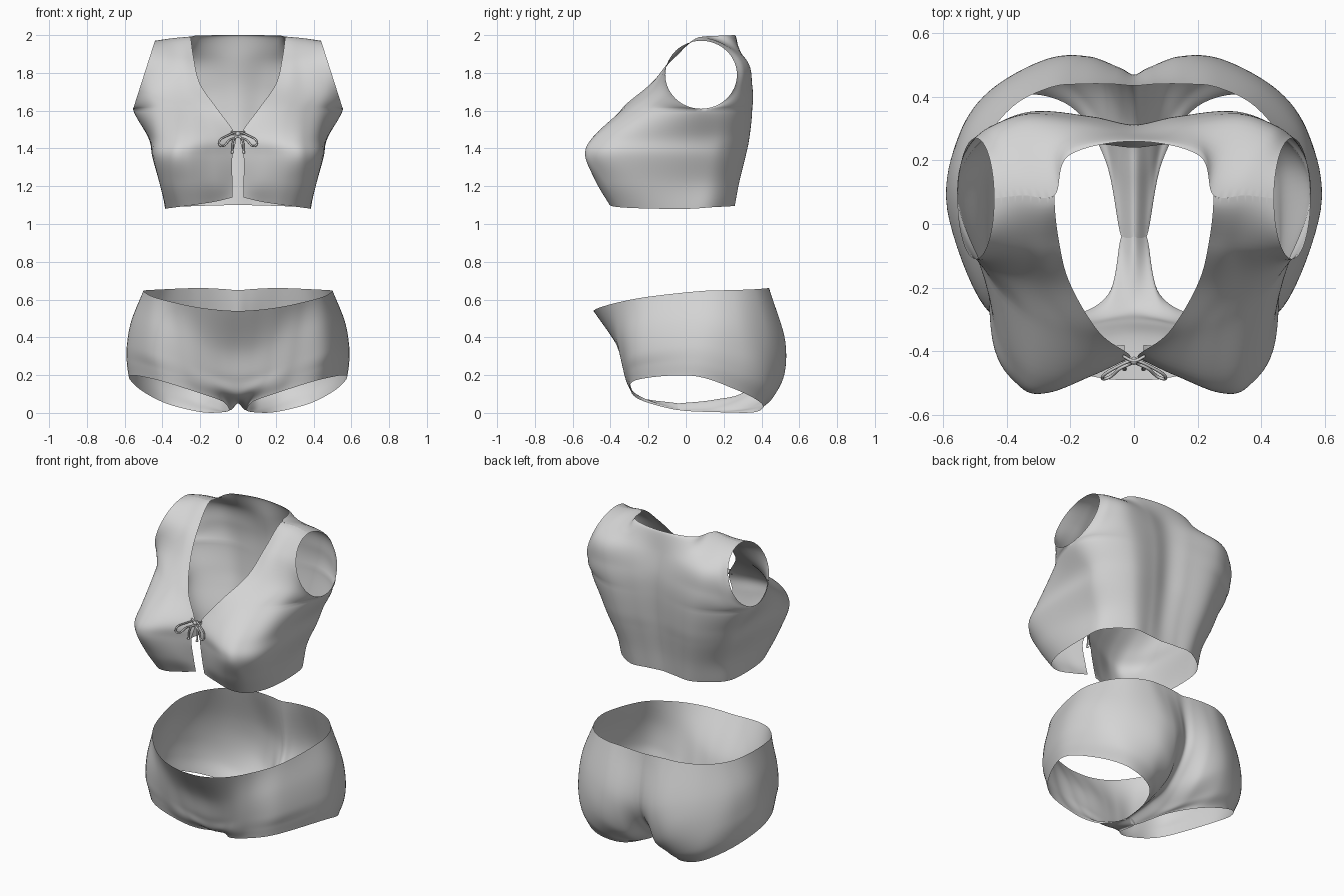
import bpy, bmesh, math
from mathutils import Vector

if "Cube" in bpy.data.objects:
    bpy.data.objects.remove(bpy.data.objects["Cube"], do_unlink=True)

STEP = 8  # samples per control span


def make_material(name, rgb):
    mat = bpy.data.materials.new(name)
    mat.use_nodes = True
    mat.diffuse_color = (*rgb, 1)
    mat.node_tree.nodes["Principled BSDF"].inputs["Base Color"].default_value = (*rgb, 1)
    return mat


fabric = make_material("grey fabric", (0.66, 0.66, 0.66))


# Smooth patches through a small net of control points
def spline(a, b, c, d, t):
    return 0.5 * (2 * b + (c - a) * t + (2 * a - 5 * b + 4 * c - d) * t ** 2
                  + (3 * b - a - 3 * c + d) * t ** 3)


def mirrored(p):
    return Vector((-p.x, p.y, p.z))


def beyond(p, q):
    return 2 * p - q


def rolled(p, q):
    return Vector((q.x, 2 * p.y - q.y, q.z))


def pad_rows(rows, top):
    first = [beyond(p, q) for p, q in zip(rows[0], rows[1])]
    last = [top(p, q) for p, q in zip(rows[-1], rows[-2])]
    return [first] + rows + [last]


def surface(net, u, v):
    i = min(int(u), len(net[0]) - 4)
    j = min(int(v), len(net) - 4)
    return spline(*[spline(*row[i:i + 4], u - i) for row in net[j:j + 4]], v - j)


def add_grid(bm, point, spans_u, spans_v):
    grid = [[bm.verts.new(point(i / STEP, j / STEP)) for i in range(spans_u * STEP + 1)]
            for j in range(spans_v * STEP + 1)]
    for low, high in zip(grid, grid[1:]):
        for i in range(len(low) - 1):
            bm.faces.new((low[i], low[i + 1], high[i + 1], high[i]))


def finish(bm, name):
    bmesh.ops.remove_doubles(bm, verts=bm.verts, dist=0.0005)
    mesh = bpy.data.meshes.new(name)
    bm.to_mesh(mesh)
    bm.free()
    mesh.materials.append(fabric)
    mesh.polygons.foreach_set("use_smooth", [True] * len(mesh.polygons))
    obj = bpy.data.objects.new(name, mesh)
    bpy.context.collection.objects.link(obj)
    mirror = obj.modifiers.new("mirror", "MIRROR")
    mirror.merge_threshold = 0.001


# Vest: rows from hem to shoulder; edge height, side height, then plan points
VEST_FRONT = [
    (1.14, 1.08, (.03, -.38), (.12, -.39), (.23, -.405), (.32, -.36), (.375, -.22), (.385, 0)),
    (1.22, 1.22, (.03, -.40), (.13, -.445), (.26, -.475), (.36, -.43), (.415, -.28), (.40, .02)),
    (1.36, 1.36, (.03, -.425), (.14, -.475), (.27, -.53), (.36, -.51), (.445, -.36), (.45, .04)),
    (1.47, 1.46, (.015, -.41), (.13, -.46), (.25, -.49), (.35, -.46), (.44, -.31), (.475, .06)),
    (1.61, 1.61, (.11, -.34), (.19, -.335), (.27, -.32), (.36, -.27), (.46, -.16), (.555, .08)),
    (1.74, 1.70, (.20, -.19), (.27, -.195), (.34, -.18), (.41, -.16), (.47, -.13), (.526, -.085)),
    (1.88, 1.88, (.235, -.06), (.28, -.07), (.33, -.07), (.38, -.075), (.425, -.08), (.469, -.085)),
    (1.995, 1.97, (.25, .09), (.30, .09), (.35, .09), (.38, .09), (.41, .085), (.44, .08)),
]
VEST_BACK = [
    (1.10, 1.08, (.385, 0), (.36, .14), (.22, .25), (.10, .25), (0, .24)),
    (1.22, 1.22, (.40, .02), (.37, .17), (.24, .275), (.10, .27), (0, .255)),
    (1.36, 1.36, (.45, .04), (.42, .20), (.27, .31), (.11, .30), (0, .28)),
    (1.46, 1.46, (.475, .06), (.45, .22), (.29, .33), (.12, .32), (0, .295)),
    (1.61, 1.61, (.555, .08), (.50, .24), (.32, .345), (.13, .335), (0, .31)),
    (1.74, 1.70, (.526, .245), (.46, .30), (.33, .35), (.14, .335), (0, .31)),
    (1.88, 1.88, (.469, .245), (.42, .285), (.32, .31), (.16, .305), (0, .285)),
    (2.0, 1.97, (.44, .08), (.35, .09), (.25, .09), (.205, .215), (0, .26)),
]


def vest_row(row, is_back):
    z_edge, z_side, *plan = row
    points = []
    for k, (x, y) in enumerate(plan):
        u = k / (len(plan) - 1)
        w = 1 - (1 - u) ** 2 if is_back else (1 - u) ** 2
        points.append(Vector((x, y, z_side + (z_edge - z_side) * w)))
    return points


front_net, back_net = [], []
for k, (f, b) in enumerate(zip(VEST_FRONT, VEST_BACK)):
    f, b = vest_row(f, False), vest_row(b, True)
    joined = k < 5  # front and back run together below the armhole
    front_net.append([beyond(f[0], f[1])] + f + [b[1] if joined else beyond(f[-1], f[-2])])
    back_net.append([f[-2] if joined else beyond(b[0], b[1])] + b + [mirrored(b[-2])])
front_net = pad_rows(front_net, rolled)
back_net = pad_rows(back_net, rolled)


# Side seam, opening into an oval armhole on a slanted plane
def side_line(v, direction):
    if v <= 4:
        return (surface(front_net, 5, v) + surface(back_net, 0, v)) / 2
    phi = (v - 4) / 3 * math.pi
    rise = 0.18 * (1 - math.cos(phi))
    return Vector((0.555 - 0.32 * rise, 0.08 + direction * 0.19 * math.sin(phi), 1.61 + rise))


def vest_back_point(u, v):
    fix = side_line(v, 1) - surface(back_net, 0, v)
    return surface(back_net, u, v) + fix * (1 - u / 4) ** 3


def vest_front_side_fixed(u, v):
    fix = side_line(v, -1) - surface(front_net, 5, v)
    return surface(front_net, u, v) + fix * (u / 5) ** 3


# The front's top edge follows the shoulder line of the back
def vest_front_point(u, v):
    seam = vest_back_point(2 - u * 2 / 5, 7) - vest_front_side_fixed(u, 7)
    return vest_front_side_fixed(u, v) + seam * max(0, v - 6) ** 2


bm = bmesh.new()
add_grid(bm, vest_front_point, 5, 7)
add_grid(bm, vest_back_point, 4, 7)
finish(bm, "vest")

# Briefs: rows from leg opening to waist, centre front to side, then to centre back
BRIEFS_FRONT = [
    [(0, -.04, .05), (.04, -.04, .015), (.08, -.22, .06), (.22, -.29, .11), (.43, -.26, .175)],
    [(0, -.25, .085), (.05, -.26, .095), (.12, -.295, .13), (.26, -.315, .18), (.45, -.26, .24)],
    [(0, -.305, .18), (.07, -.31, .19), (.16, -.325, .22), (.29, -.335, .27), (.47, -.26, .32)],
    [(0, -.355, .34), (.08, -.36, .345), (.18, -.37, .37), (.31, -.355, .41), (.465, -.25, .455)],
    [(0, -.49, .54), (.10, -.485, .545), (.22, -.45, .56), (.34, -.36, .585), (.45, -.20, .615)],
]
BRIEFS_BACK = [
    [(.575, .03, .197), (.52, .26, .125), (.38, .40, .05), (.20, .37, .005), (.09, .20, .003),
     (.04, -.04, .015), (0, -.04, .05)],
    [(.585, .04, .27), (.54, .28, .21), (.42, .43, .15), (.24, .46, .08), (.11, .34, .03),
     (.05, .17, .03), (0, .15, .07)],
    [(.585, .05, .36), (.55, .28, .32), (.44, .43, .28), (.25, .52, .22), (.11, .475, .14),
     (.04, .36, .12), (0, .32, .12)],
    [(.56, .06, .49), (.535, .27, .47), (.42, .42, .44), (.26, .51, .40), (.14, .525, .36),
     (.045, .49, .33), (0, .465, .32)],
    [(.50, .08, .645), (.47, .25, .65), (.38, .37, .655), (.26, .43, .66), (.16, .44, .66),
     (.07, .44, .655), (0, .435, .65)],
]
briefs_net = []
for f, b in zip(BRIEFS_FRONT, BRIEFS_BACK):
    row = [Vector(p) for p in f + b]
    briefs_net.append([mirrored(row[1])] + row + [mirrored(row[-2])])
briefs_net = pad_rows(briefs_net, beyond)

bm = bmesh.new()
add_grid(bm, lambda u, v: surface(briefs_net, u, v), 11, 4)
finish(bm, "briefs")


# Tie: cords as bevelled curves
def cord(name, points, closed=False):
    curve = bpy.data.curves.new(name, "CURVE")
    curve.dimensions = "3D"
    curve.bevel_depth = 0.005
    curve.bevel_resolution = 2
    curve.resolution_u = 6
    curve.use_fill_caps = True
    path = curve.splines.new("BEZIER")
    path.bezier_points.add(len(points) - 1)
    path.use_cyclic_u = closed
    for bp, co in zip(path.bezier_points, points):
        bp.co = co
        bp.handle_left_type = bp.handle_right_type = "AUTO"
    curve.materials.append(fabric)
    bpy.context.collection.objects.link(bpy.data.objects.new(name, curve))


def bead(name, location, radius):
    bpy.ops.mesh.primitive_uv_sphere_add(segments=12, ring_count=8, radius=radius, location=location)
    obj = bpy.context.object
    obj.name = name
    obj.data.materials.append(fabric)
    bpy.ops.object.shade_smooth()


for side, s in (("left", 1), ("right", -1)):
    cord(side + "_bow_loop", [(0, -.43, 1.475), (s * .055, -.45, 1.468), (s * .1, -.485, 1.425),
                              (s * .085, -.485, 1.412), (s * .045, -.455, 1.445)], True)
    cord(side + "_tie_end", [(0, -.43, 1.475), (s * .025, -.445, 1.44), (s * .03, -.455, 1.38)])
    bead(side + "_tie_tip", (s * .03, -.455, 1.38), 0.008)
for z in (1.475, 1.488):
    cord("tie_band", [(-.035, -.415, z), (0, -.43, z), (.035, -.415, z)])
bead("tie_knot", (0, -.43, 1.477), 0.013)
